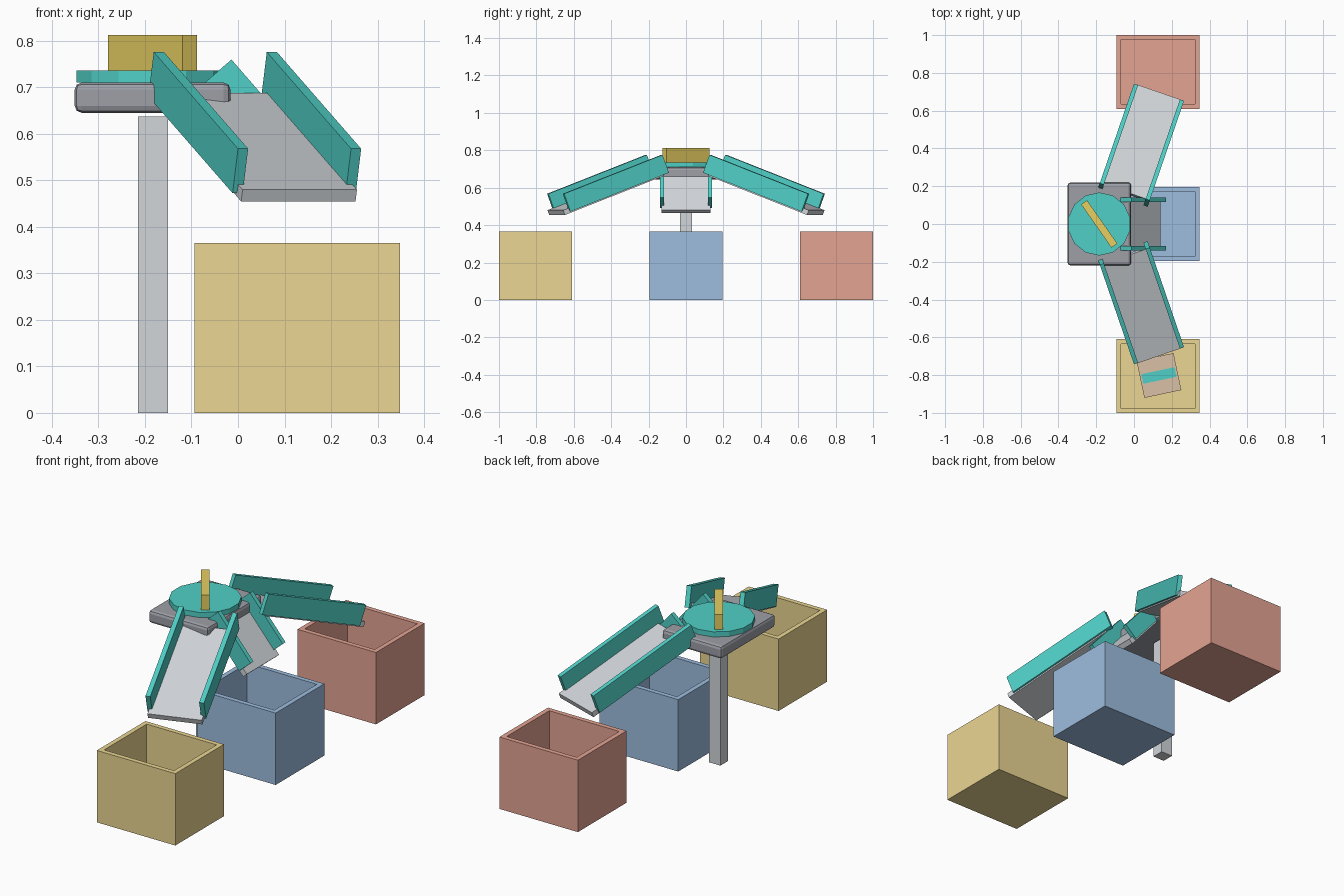
import bpy, bmesh
from math import radians
from mathutils import Matrix, Vector

if "Cube" in bpy.data.objects:
    bpy.data.objects.remove(bpy.data.objects["Cube"])


def material(name, rgb):
    m = bpy.data.materials.new(name)
    m.diffuse_color = (*rgb, 1)
    m.use_nodes = True
    m.node_tree.nodes["Principled BSDF"].inputs["Base Color"].default_value = m.diffuse_color
    return m


TEAL = material("teal", (0.08, 0.63, 0.57))
GOLD = material("gold", (0.80, 0.62, 0.12))
YELLOW = material("yellow", (0.83, 0.67, 0.29))
BLUE = material("blue", (0.34, 0.51, 0.74))
RED = material("red", (0.77, 0.37, 0.29))
BROWN = material("brown", (0.70, 0.53, 0.38))
DARK = material("dark_grey", (0.34, 0.35, 0.39))
GREY = material("light_grey", (0.64, 0.67, 0.70))


def finish(name, bm, mat, matrix=Matrix()):
    mesh = bpy.data.meshes.new(name)
    bm.to_mesh(mesh)
    bm.free()
    mesh.materials.append(mat)
    ob = bpy.data.objects.new(name, mesh)
    ob.matrix_world = matrix
    bpy.context.collection.objects.link(ob)
    return ob


def box(name, lo, hi, mat, matrix=Matrix()):
    lo, hi = Vector(lo), Vector(hi)
    bm = bmesh.new()
    bmesh.ops.create_cube(bm, size=1)
    bmesh.ops.scale(bm, vec=hi - lo, verts=bm.verts)
    bmesh.ops.translate(bm, vec=(lo + hi) / 2, verts=bm.verts)
    return finish(name, bm, mat, matrix)


def bin_box(name, y, mat):
    """Open-topped bin: inset the top face and push it down to the floor."""
    bm = bmesh.new()
    bmesh.ops.create_cube(bm, size=1)
    bmesh.ops.scale(bm, vec=(0.441, 0.39, 0.365), verts=bm.verts)
    bmesh.ops.translate(bm, vec=(0.1275, y, 0.1825), verts=bm.verts)
    bm.normal_update()
    top = max(bm.faces, key=lambda f: f.normal.z)
    bmesh.ops.inset_region(bm, faces=[top], thickness=0.034)
    cavity = bmesh.ops.extrude_discrete_faces(bm, faces=[top])["faces"][0]
    bmesh.ops.translate(bm, vec=(0, 0, -0.33), verts=cavity.verts)
    finish(name, bm, mat)


def chute(name, centre, yaw, pitch, length, height):
    """Sloped floor between two side walls; local +x runs downhill."""
    m = (Matrix.Translation(centre) @ Matrix.Rotation(radians(yaw), 4, 'Z')
         @ Matrix.Rotation(radians(pitch), 4, 'Y'))
    h, z = length / 2, height / 2
    box(name + "_floor", (-h + 0.032, -0.13, -z - 0.007),
        (h + 0.032, 0.13, -z + 0.02), GREY, m)
    for side, s in (("left", 1), ("right", -1)):
        box(f"{name}_{side}_wall", (-h, s * 0.1285 - 0.0115, -z),
            (h, s * 0.1285 + 0.0115, z), TEAL, m)


# Bins
bin_box("yellow_bin", -0.805, YELLOW)
bin_box("blue_bin", 0, BLUE)
bin_box("red_bin", 0.805, RED)

# Post and bevelled base plate
box("post", (-0.215, -0.031, 0), (-0.15, 0.031, 0.637), GREY)
plate = box("base_plate", (-0.351, -0.22, 0.645), (-0.016, 0.22, 0.71), DARK)
bev = plate.modifiers.new("bevel", 'BEVEL')
bev.width, bev.segments = 0.015, 2

# Turntable disc and diverter bar
bm = bmesh.new()
bmesh.ops.create_cone(bm, cap_ends=True, segments=14, radius1=0.167,
                      radius2=0.167, depth=0.026)
finish("turntable", bm, TEAL, Matrix.Translation((-0.184, 0, 0.723)))
box("diverter_bar", (-0.14, -0.019, 0.735), (0.14, 0.019, 0.812), GOLD,
    Matrix.Translation((-0.184, 0, 0)) @ Matrix.Rotation(radians(-55), 4, 'Z'))

# Chutes
for name, s in (("front_chute", -1), ("back_chute", 1)):
    chute(name, (0.036, s * 0.417, 0.624), s * 71, 20.5, 0.594, 0.102)
chute("middle_chute", (0.045, 0, 0.626), 0, 49, 0.279, 0.086)

# Sorted parcel with tape
m = Matrix.Translation((0.132, -0.802, 0.035)) @ Matrix.Rotation(radians(12), 4, 'Z')
box("parcel", (-0.1, -0.1, 0), (0.1, 0.1, 0.14), BROWN, m)
box("parcel_tape", (-0.09, -0.026, 0.14), (0.09, 0.026, 0.146), TEAL, m)
